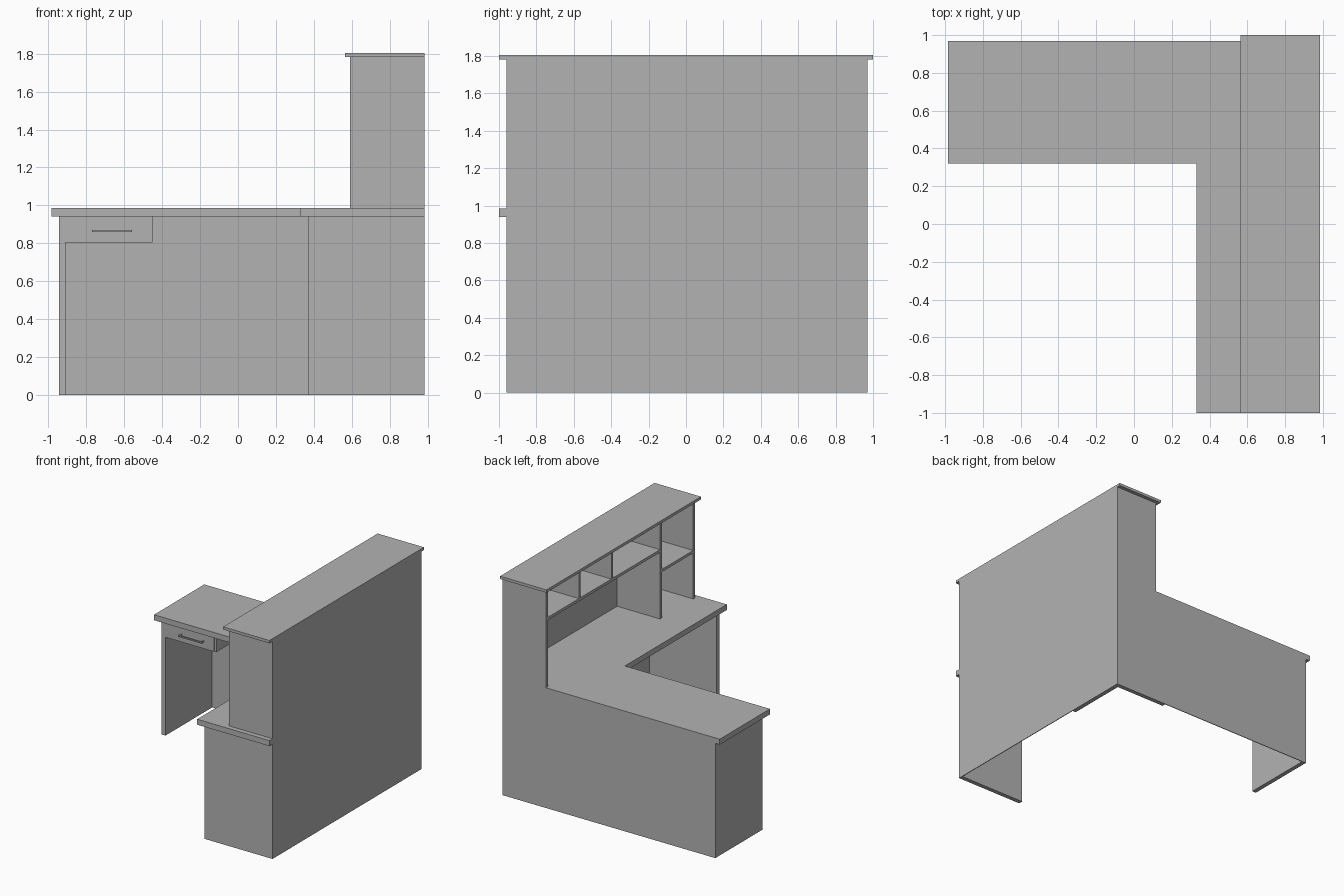
import bpy

if "Cube" in bpy.data.objects:
    bpy.data.objects.remove(bpy.data.objects["Cube"])

grey = bpy.data.materials.new("plain grey")
grey.diffuse_color = (0.45, 0.45, 0.45, 1)
grey.use_nodes = True
grey.node_tree.nodes["Principled BSDF"].inputs["Base Color"].default_value = grey.diffuse_color


def solid(name, verts, faces):
    mesh = bpy.data.meshes.new(name)
    mesh.from_pydata(verts, [], faces)
    mesh.materials.append(grey)
    ob = bpy.data.objects.new(name, mesh)
    bpy.context.collection.objects.link(ob)
    return ob


def prism(name, outline, axis, lo, hi):
    """Extrude a counter-clockwise outline along y or z."""
    n = len(outline)
    if axis == "z":
        verts = [(a, b, h) for h in (lo, hi) for a, b in outline]
    else:
        verts = [(a, h, b) for h in (hi, lo) for a, b in outline]
    faces = [tuple(reversed(range(n))), tuple(range(n, 2 * n))]
    faces += [(i, (i + 1) % n, (i + 1) % n + n, i + n) for i in range(n)]
    return solid(name, verts, faces)


def board(name, x0, x1, y0, y1, z0, z1):
    return prism(name, [(x0, y0), (x1, y0), (x1, y1), (x0, y1)], "z", z0, z1)


L, R = -0.945, 0.985          # outer faces of the side panels
F, B = -0.96, 0.97            # outer faces of the front and back panels
DESK, TOP = 0.94, 0.985       # underside and upper side of the worktop
HUTCH, LID = 0.59, 1.782      # open side and top of the shelf unit
SKIN, T, S = 0.006, 0.036, 0.024

# L-shaped worktop
prism("worktop", [(-0.985, 0.32), (0.33, 0.32), (0.33, -1), (R - SKIN, -1),
                  (R - SKIN, B - SKIN), (-0.985, B - SKIN)], "z", DESK, TOP)
board("worktop_front_edge", R - SKIN, R, -1, F, DESK, TOP)
board("worktop_back_edge", -0.985, L, B - SKIN, B, DESK, TOP)

# Thin outer panels, the back one stepped up behind the shelves
board("side_panel", R - SKIN, R, F, B, 0, LID)
prism("back_panel", [(L, 0), (R - SKIN, 0), (R - SKIN, LID), (HUTCH, LID),
                     (HUTCH, TOP), (L, TOP)], "y", B - SKIN, B)

# Supports under the worktop
board("left_leg", L, L + T, 0.36, B - SKIN, 0, DESK)
board("front_leg", 0.37, R - SKIN, F, F + T, 0, DESK)
board("corner_support_back", 0.49, R - SKIN, B - T, B - SKIN, 0, DESK)
board("corner_support_side", R - T, R - SKIN, 0.42, B - T, 0, DESK)

# Drawer with its side runner and bar handle
board("drawer", L + T, -0.47, 0.36, B - T, 0.805, DESK)
board("drawer_side", -0.47, -0.45, 0.365, B - T, 0.805, DESK)
board("handle_bar", -0.77, -0.56, 0.325, 0.335, 0.86, 0.87)
for x in (-0.77, -0.57):
    board("handle_post", x, x + 0.01, 0.335, 0.36, 0.86, 0.87)

# Shelf unit on the worktop
X = R - SKIN
board("hutch_top", 0.565, R, -1, 1, LID, 1.805)
board("hutch_front_end", HUTCH, X, F, F + S, TOP, LID)
board("hutch_back_end", HUTCH, X, B - S, B - SKIN, TOP, LID)
board("full_divider", HUTCH, X, -0.53, -0.53 + S, TOP, LID)
board("long_shelf", HUTCH, X, -0.53 + S, B - S, 1.53, 1.553)
board("low_shelf", HUTCH, X, F + S, -0.53, 1.36, 1.382)
for y in (0.10, 0.52):
    board("upper_divider", HUTCH, X, y, y + S, 1.553, LID)
